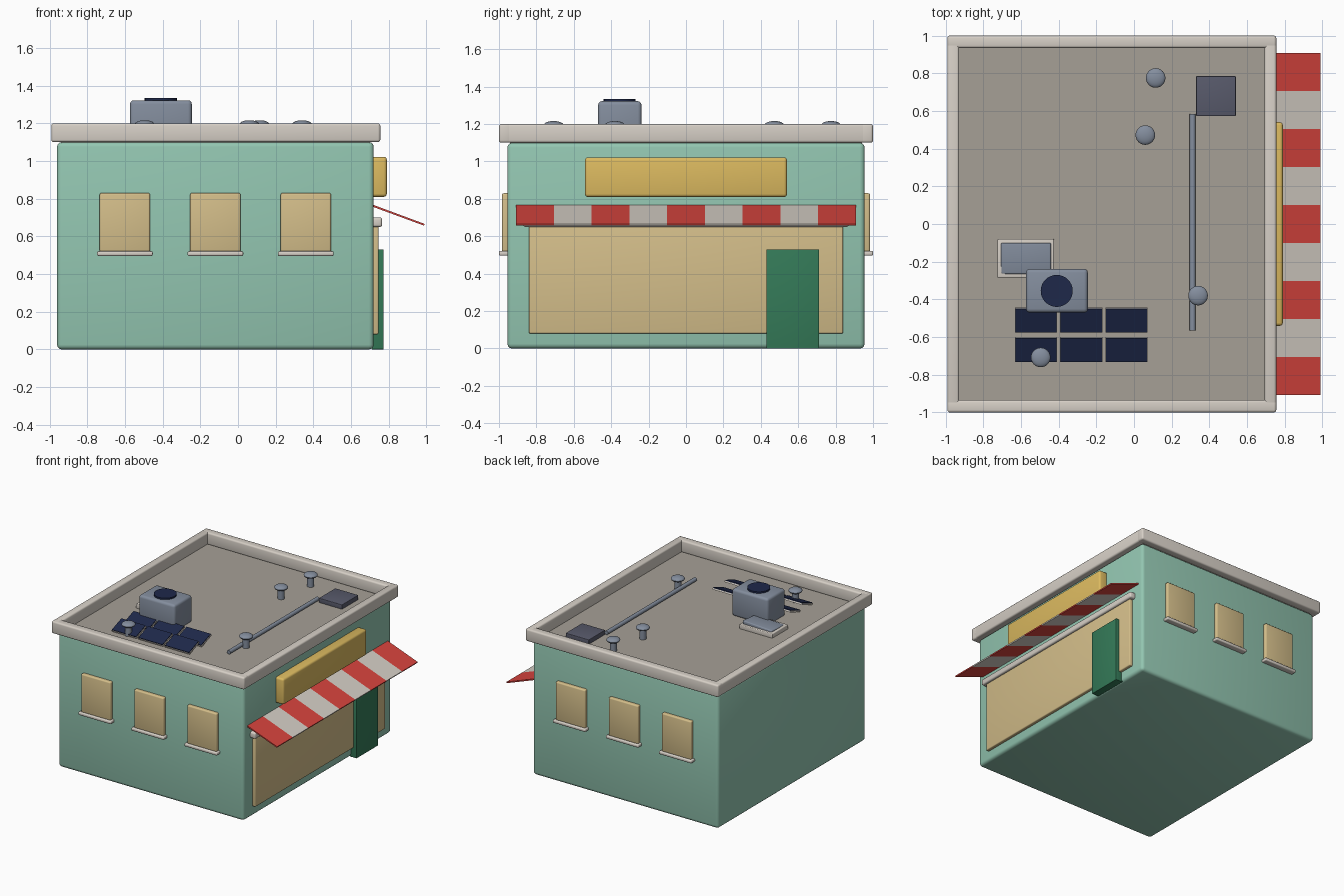
import bpy, bmesh, math
from mathutils import Matrix, Vector

if "Cube" in bpy.data.objects:
    bpy.data.objects.remove(bpy.data.objects["Cube"])


def material(name, r, g, b):
    m = bpy.data.materials.new(name)
    lin = [((c / 255 + 0.055) / 1.055) ** 2.4 for c in (r, g, b)]
    m.diffuse_color = (*lin, 1)
    m.use_nodes = True
    m.node_tree.nodes["Principled BSDF"].inputs["Base Color"].default_value = m.diffuse_color
    return m


MINT = material("mint wall", 147, 198, 177)
STONE = material("pale stone", 214, 207, 198)
ROOF = material("roof grey", 166, 160, 150)
TAN = material("warm window", 212, 190, 138)
RED = material("awning red", 216, 68, 62)
GREEN = material("door green", 52, 122, 88)
GOLD = material("sign gold", 220, 186, 96)
METAL = material("blue grey metal", 132, 142, 158)
NAVY = material("navy", 30, 40, 74)
SLATE = material("slate hatch", 88, 90, 107)


def finish(name, bm, mats, smooth=True):
    me = bpy.data.meshes.new(name)
    bm.to_mesh(me)
    bm.free()
    for m in mats:
        me.materials.append(m)
    ob = bpy.data.objects.new(name, me)
    bpy.context.collection.objects.link(ob)
    if smooth:
        bpy.ops.object.select_all(action='DESELECT')
        ob.select_set(True)
        bpy.context.view_layer.objects.active = ob
        bpy.ops.object.shade_smooth_by_angle(angle=math.radians(35))
    return ob


def box(name, x, y, z, mat, bevel=0.0, rot=None):
    """Box from (min, max) ranges, optionally bevelled and turned about its centre."""
    bm = bmesh.new()
    bmesh.ops.create_cube(bm, size=1)
    size = [b - a for a, b in (x, y, z)]
    bmesh.ops.scale(bm, vec=size, verts=bm.verts)
    if bevel:
        bmesh.ops.bevel(bm, geom=bm.edges[:], offset=bevel, segments=3,
                        profile=0.5, affect='EDGES')
    ob = finish(name, bm, [mat])
    ob.location = [(a + b) / 2 for a, b in (x, y, z)]
    if rot:
        ob.rotation_euler = rot
    return ob


def cylinder(name, centre, r, depth, mat, axis='Z', sides=24):
    bm = bmesh.new()
    bmesh.ops.create_cone(bm, cap_ends=True, segments=sides, radius1=r, radius2=r, depth=depth)
    ob = finish(name, bm, [mat])
    ob.location = centre
    if axis == 'Y':
        ob.rotation_euler = (math.pi / 2, 0, 0)
    return ob


# building shell and roof
box("building_body", (-0.96, 0.72), (-0.955, 0.955), (0, 1.1), MINT, 0.025)
box("roof_deck", (-0.94, 0.70), (-0.94, 0.94), (1.085, 1.104), ROOF)

# parapet around the roof
for side, y in (("front", -0.967), ("back", 0.967)):
    box("parapet_" + side, (-0.99, 0.755), (y - 0.033, y + 0.033), (1.1, 1.2), STONE, 0.013)
for side, x in (("left", -0.959), ("right", 0.724)):
    box("parapet_" + side, (x - 0.031, x + 0.031), (-0.998, 0.998), (1.1, 1.2), STONE, 0.013)

# three windows with sills on the front and back walls
for side, s in (("front", -1), ("back", 1)):
    for i, x in enumerate((-0.60, -0.12, 0.36)):
        ys = sorted((s * 0.94, s * 0.984))
        box(f"window_{side}_{i}", (x - 0.134, x + 0.134), ys, (0.515, 0.83), TAN, 0.01)
        ys = sorted((s * 0.945, s * 1.0))
        box(f"sill_{side}_{i}", (x - 0.148, x + 0.148), ys, (0.496, 0.521), STONE, 0.008)

# shopfront on the right wall
box("shop_window", (0.70, 0.746), (-0.84, 0.84), (0.08, 0.67), TAN, 0.008)
box("shop_lintel", (0.70, 0.765), (-0.87, 0.87), (0.65, 0.70), STONE, 0.012)
box("shop_door", (0.71, 0.772), (0.43, 0.712), (0.0, 0.53), GREEN, 0.003)
box("sign_board", (0.70, 0.79), (-0.54, 0.54), (0.81, 1.022), GOLD, 0.016)

# striped sloping awning
bm = bmesh.new()
n, half = 9, 0.908
profile = [(0.715, 0.768), (0.99, 0.666), (0.987, 0.657), (0.715, 0.757)]
rings = []
for i in range(n + 1):
    y = -half + 2 * half * i / n
    rings.append([bm.verts.new((px, y, pz)) for px, pz in profile])
for i in range(n):
    for k in range(4):
        f = bm.faces.new((rings[i][k], rings[i][(k + 1) % 4],
                          rings[i + 1][(k + 1) % 4], rings[i + 1][k]))
        f.material_index = i % 2
for ring in (rings[0], rings[-1]):
    bm.faces.new(ring)
bmesh.ops.recalc_face_normals(bm, faces=bm.faces)
finish("awning", bm, [RED, STONE], smooth=False)

# air conditioner with fan
box("air_conditioner", (-0.573, -0.245), (-0.47, -0.238), (1.1, 1.322), METAL, 0.02)
cylinder("fan_disc", (-0.41, -0.355, 1.325), 0.085, 0.02, NAVY, sides=32)

# skylight
tilt = (math.radians(4), math.radians(-3), 0)
box("skylight_frame", (-0.725, -0.425), (-0.285, -0.08), (1.10, 1.14), STONE, 0.006)
box("skylight_pane", (-0.705, -0.44), (-0.265, -0.10), (1.125, 1.155), METAL, 0.008, tilt)

# solar panels, tilted to the front
ang = math.radians(20)
for row, y in enumerate((-0.509, -0.666)):
    for col, x in enumerate((-0.52, -0.28, -0.04)):
        box(f"solar_frame_{row}_{col}", (x - 0.112, x + 0.112), (y - 0.068, y + 0.068),
            (1.129, 1.141), STONE, 0, (ang, 0, 0))
        off = Vector((0, -math.sin(ang), math.cos(ang))) * 0.009
        box(f"solar_cell_{row}_{col}", (x - 0.109, x + 0.109),
            (y - 0.066 + off.y, y + 0.066 + off.y),
            (1.132 + off.z, 1.138 + off.z), NAVY, 0, (ang, 0, 0))

# mushroom vents
for i, (x, y) in enumerate(((0.115, 0.775), (0.06, 0.472), (0.34, -0.38), (-0.495, -0.708))):
    cylinder(f"vent_stem_{i}", (x, y, 1.145), 0.026, 0.09, METAL)
    bm = bmesh.new()
    bmesh.ops.create_uvsphere(bm, u_segments=24, v_segments=12, radius=1,
                              matrix=Matrix.Diagonal((0.052, 0.052, 0.021, 1)))
    cap = finish(f"vent_cap_{i}", bm, [METAL])
    cap.location = (x, y, 1.195)

# roof pipe and hatch
cylinder("roof_pipe", (0.311, 0.01, 1.126), 0.016, 1.15, METAL, 'Y', 16)
box("roof_hatch", (0.33, 0.54), (0.573, 0.785), (1.1, 1.14), SLATE, 0.004)
